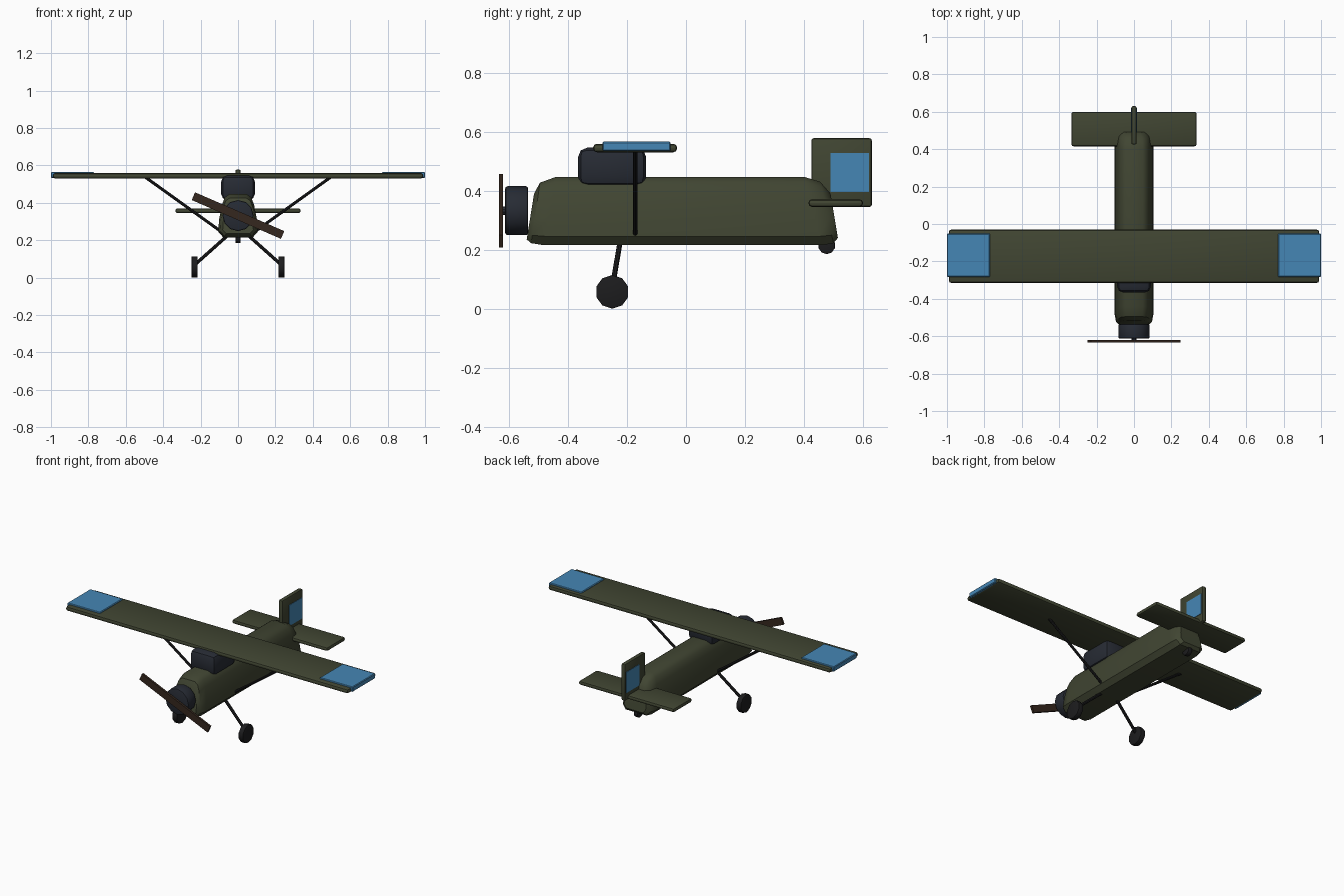
import bpy, bmesh, math
from mathutils import Vector

if "Cube" in bpy.data.objects:
    bpy.data.objects.remove(bpy.data.objects["Cube"])


def material(name, rgb):
    m = bpy.data.materials.new(name)
    m.diffuse_color = (*rgb, 1)
    m.use_nodes = True
    m.node_tree.nodes["Principled BSDF"].inputs["Base Color"].default_value = m.diffuse_color
    return m


OLIVE = material("olive", (0.052, 0.06, 0.032))
BLUE = material("blue", (0.06, 0.24, 0.46))
DARK = material("dark_metal", (0.02, 0.024, 0.034))
BLACK = material("black", (0.012, 0.012, 0.013))
WOOD = material("wood", (0.035, 0.02, 0.013))


def finish(name, bm, mat, smooth=True):
    bmesh.ops.recalc_face_normals(bm, faces=bm.faces)
    mesh = bpy.data.meshes.new(name)
    bm.to_mesh(mesh)
    bm.free()
    mesh.materials.append(mat)
    ob = bpy.data.objects.new(name, mesh)
    bpy.context.collection.objects.link(ob)
    if smooth:
        bpy.ops.object.select_all(action='DESELECT')
        ob.select_set(True)
        bpy.context.view_layer.objects.active = ob
        bpy.ops.object.shade_smooth_by_angle(angle=math.radians(35))
    return ob


def box(name, lo, hi, mat, bevel=0.0, segments=2):
    bm = bmesh.new()
    bmesh.ops.create_cube(bm, size=1)
    for v in bm.verts:
        v.co = [(a + b) / 2 + c * (b - a) for a, b, c in zip(lo, hi, v.co)]
    if bevel:
        bmesh.ops.bevel(bm, geom=bm.edges[:], offset=bevel, segments=segments,
                        profile=0.5, affect='EDGES', clamp_overlap=True)
    return finish(name, bm, mat)


def rod(name, a, b, r, mat, sides=8, bevel=0.0, spin=0.0):
    a, b = Vector(a), Vector(b)
    bm = bmesh.new()
    bmesh.ops.create_cone(bm, cap_ends=True, segments=sides, radius1=r, radius2=r,
                          depth=(b - a).length)
    if bevel:
        rims = [e for e in bm.edges if abs(e.verts[0].co.z - e.verts[1].co.z) < 1e-5]
        bmesh.ops.bevel(bm, geom=rims, offset=bevel, segments=2, profile=0.5, affect='EDGES')
    ob = finish(name, bm, mat)
    ob.location = (a + b) / 2
    ob.rotation_euler = (b - a).to_track_quat('Z', 'Y').to_euler()
    return ob


# Fuselage: rings of (y at bottom, y at top, z bottom, z top, width scale)
rings = [(-0.54, -0.515, 0.235, 0.39, 0.78),
         (-0.525, -0.495, 0.222, 0.427, 0.92),
         (-0.48, -0.44, 0.215, 0.447, 1.0),
         (0.46, 0.40, 0.215, 0.447, 1.0),
         (0.50, 0.455, 0.222, 0.43, 0.92),
         (0.515, 0.49, 0.24, 0.39, 0.72)]
half = [(0.75, 0), (1, 0.13), (0.97, 0.4), (0.82, 0.75), (0.68, 0.92), (0.45, 1)]
section = half + [(-x, t) for x, t in reversed(half)]
bm = bmesh.new()
loops = []
for y0, y1, z0, z1, s in rings:
    loops.append([bm.verts.new((0.105 * s * x, y0 + (y1 - y0) * t, z0 + (z1 - z0) * t))
                  for x, t in section])
n = len(section)
for p, q in zip(loops, loops[1:]):
    for i in range(n):
        bm.faces.new((p[i], p[(i + 1) % n], q[(i + 1) % n], q[i]))
bm.faces.new(loops[0])
bm.faces.new(loops[-1])
finish("fuselage", bm, OLIVE)

# Cockpit, wing and tail surfaces
box("cockpit", (-0.09, -0.366, 0.415), (0.09, -0.135, 0.546), DARK, 0.032)
box("wing", (-0.99, -0.315, 0.53), (0.99, -0.03, 0.559), OLIVE, 0.013)
box("tailplane", (-0.335, 0.415, 0.345), (0.335, 0.6, 0.371), OLIVE, 0.012)
box("fin", (-0.014, 0.425, 0.345), (0.014, 0.63, 0.578), OLIVE, 0.008)
box("rudder_panel", (-0.017, 0.49, 0.395), (0.017, 0.62, 0.527), BLUE)

# Engine and propeller
rod("engine", (0, -0.613, 0.332), (0, -0.535, 0.332), 0.083, DARK, 12, 0.008)
rod("propeller_hub", (0, -0.632, 0.332), (0, -0.605, 0.332), 0.015, DARK, 10)
prop = box("propeller", (-0.26, -0.007, -0.0225), (0.26, 0.007, 0.0225), WOOD)
prop.location = (0, -0.627, 0.332)
prop.rotation_euler = (0, math.radians(23.5), 0)

# Mirrored parts: wing tips, struts, landing gear
for side, s in (("left", -1), ("right", 1)):
    xs = sorted((s * 0.77, s * 1.0))
    box(side + "_wing_tip_panel", (xs[0], -0.283, 0.534), (xs[1], -0.052, 0.566), BLUE, 0.004, 1)
    rod(side + "_wing_strut", (s * 0.095, -0.172, 0.25), (s * 0.495, -0.172, 0.537), 0.008, BLACK)
    rod(side + "_gear_leg", (s * 0.045, -0.222, 0.235), (s * 0.23, -0.25, 0.07), 0.009, BLACK)
    rod(side + "_wheel", (s * 0.216, -0.25, 0.057), (s * 0.248, -0.25, 0.057), 0.057, BLACK, 10, 0.003)

# Tail wheel
rod("tail_wheel", (-0.014, 0.477, 0.214), (0.014, 0.477, 0.214), 0.029, BLACK, 10, 0.003)
